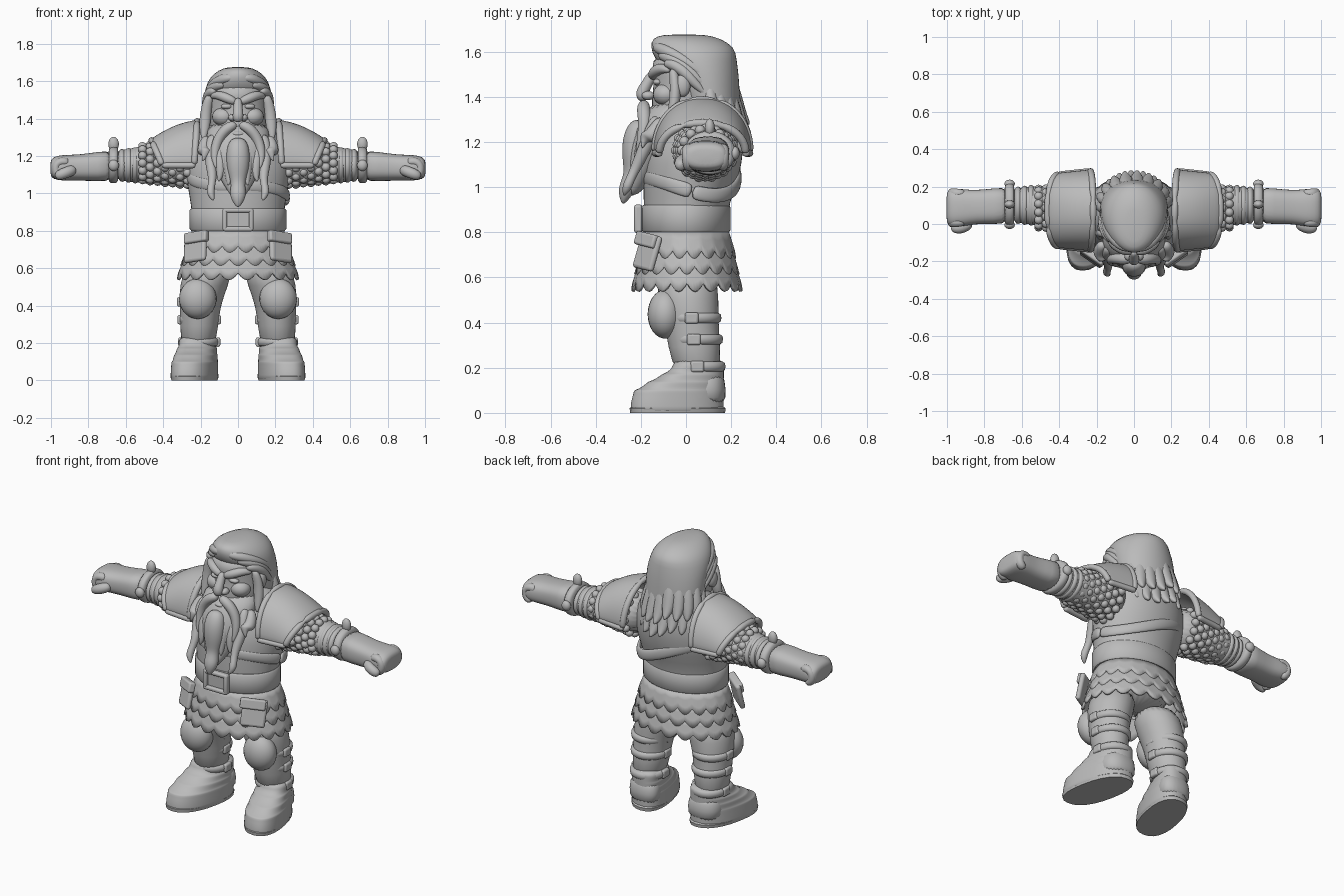
import bpy, bmesh, math, random
from mathutils import Vector, Matrix, Euler

random.seed(4)
old = bpy.data.objects.get("Cube")
if old:
    bpy.data.objects.remove(old, do_unlink=True)

grey = bpy.data.materials.new("clay_grey")
grey.use_nodes = True
grey.diffuse_color = (.5, .5, .5, 1)
grey.node_tree.nodes["Principled BSDF"].inputs["Base Color"].default_value = (.5, .5, .5, 1)


def finish(name, bm, mirror=False, smooth=0, solid=0, bevel=0):
    """Turn a bmesh into a shaded object with the usual modifiers."""
    mesh = bpy.data.meshes.new(name)
    bmesh.ops.recalc_face_normals(bm, faces=bm.faces[:])
    bm.to_mesh(mesh)
    bm.free()
    mesh.materials.append(grey)
    for face in mesh.polygons:
        face.use_smooth = True
    if not smooth:
        mesh.set_sharp_from_angle(angle=math.radians(40))
    obj = bpy.data.objects.new(name, mesh)
    bpy.context.collection.objects.link(obj)
    if solid:
        mod = obj.modifiers.new("thickness", 'SOLIDIFY')
        mod.thickness, mod.offset = solid, 0
    if bevel:
        mod = obj.modifiers.new("bevel", 'BEVEL')
        mod.width, mod.segments = bevel, 3
    if mirror:
        obj.modifiers.new("mirror", 'MIRROR')
    if smooth:
        mod = obj.modifiers.new("smooth", 'SUBSURF')
        mod.levels = mod.render_levels = smooth
    return obj


def skin(bm, rings, closed=True, caps=True):
    """Bridge rows of points with quads."""
    rows = [[bm.verts.new(p) for p in ring] for ring in rings]
    n = len(rows[0])
    for low, high in zip(rows, rows[1:]):
        for i in range(n if closed else n - 1):
            j = (i + 1) % n
            bm.faces.new((low[i], low[j], high[j], high[i]))
    if caps:
        bm.faces.new(rows[0])
        bm.faces.new(rows[-1])


def power(value, exponent):
    return math.copysign(abs(value) ** exponent, value)


def loft(name, sections, axis='z', square=1, segs=24, shear=0, smooth=1, **kw):
    """Sections are (position, centre u, centre v, radius u, radius v)."""
    rings = []
    for t, cu, cv, ru, rv in sections:
        ring = []
        for i in range(segs):
            a = math.tau * i / segs
            u = cu + ru * power(math.cos(a), square)
            v = cv + rv * power(math.sin(a), square)
            ring.append((u - shear * v, v, t) if axis == 'z' else (t, u, v))
        rings.append(ring)
    bm = bmesh.new()
    skin(bm, rings)
    return finish(name, bm, smooth=smooth, **kw)


def strand(name, points, wide=1, ref=(0, 1, 0), smooth=2, **kw):
    """Tapered tube through points given as (x, y, z, radius)."""
    path = [Vector(p[:3]) for p in points]
    rings = []
    for i, p in enumerate(path):
        along = (path[min(i + 1, len(path) - 1)] - path[max(i - 1, 0)]).normalized()
        up = Vector(ref)
        if abs(along.dot(up)) > .95:
            up = Vector((1, 0, 0))
        side = along.cross(up).normalized()
        over = side.cross(along)
        r = points[i][3]
        rings.append([p + r * (side * wide * math.cos(k * math.pi / 4) + over * math.sin(k * math.pi / 4))
                      for k in range(8)])
    bm = bmesh.new()
    skin(bm, rings)
    return finish(name, bm, smooth=smooth, **kw)


def ball(name, place, size, **kw):
    bm = bmesh.new()
    place = Matrix.Translation(place) @ Matrix.Diagonal((*size, 1))
    bmesh.ops.create_uvsphere(bm, u_segments=24, v_segments=16, radius=1, matrix=place)
    return finish(name, bm, **kw)


def box(name, place, size, turn=(0, 0, 0), bevel=.01, **kw):
    bm = bmesh.new()
    turn = Euler([math.radians(d) for d in turn]).to_matrix().to_4x4()
    bmesh.ops.create_cube(bm, size=1, matrix=Matrix.Translation(place) @ turn @ Matrix.Diagonal((*size, 1)))
    return finish(name, bm, bevel=bevel, **kw)


# Torso, strap and belt
loft("torso", [(.58, 0, 0, .2, .16), (.8, 0, 0, .245, .185), (.93, 0, 0, .25, .19), (1.05, 0, .025, .275, .215),
               (1.15, 0, .035, .285, .22), (1.25, 0, .06, .26, .2), (1.35, 0, .06, .2, .16), (1.43, 0, .05, .11, .1)])
hoop = [(.268 * math.cos(a), .027 + .208 * math.sin(a), 1.04 - .12 * math.cos(a) * (.5 + .5 * math.sin(a)), .035)
        for a in [math.tau * i / 32 for i in range(33)]]
strand("chest_strap", hoop, wide=.4, ref=(0, 0, 1), smooth=1)
loft("belt", [(.8, 0, 0, .25, .19), (.81, 0, 0, .258, .198), (.91, 0, 0, .258, .198), (.92, 0, 0, .25, .19)],
     segs=40, smooth=0)
box("buckle_plate", (0, -.2, .86), (.13, .02, .1))
for z in (.81, .91):
    box("buckle_bar", (0, -.212, z), (.16, .035, .025))
box("buckle_side", (.07, -.212, .86), (.025, .035, .12), mirror=True)
box("hip_flap", (.228, -.17, .712), (.14, .03, .16), turn=(-14, 8, 35), bevel=.014, mirror=True)
box("hip_flap_lid", (.222, -.172, .765), (.145, .04, .06), turn=(-14, 8, 35), mirror=True)

# Skirt of overlapping scales
for row, (top, low) in enumerate([(.8, .7), (.73, .63), (.66, .555)]):
    segs, teeth = 120, 20
    rings = []
    for k in range(4):
        f = k / 3
        ring = []
        for i in range(segs):
            a = math.tau * i / segs
            tooth = abs(math.sin(teeth * a / 2 + row * math.pi / 2))
            z = top + (low - top) * f - .035 * f * (tooth - .5)
            spread = (.8 - z) * .27 + .012 * f
            ring.append(((.24 + spread) * math.cos(a), .004 + (.18 + spread * .75) * math.sin(a), z))
        rings.append(ring)
    bm = bmesh.new()
    skin(bm, rings, caps=False)
    finish("scale_row", bm, solid=.014)

# Legs, straps and knee guards
loft("leg", [(.15, .215, .055, .09, .1), (.3, .207, .035, .103, .117), (.4, .203, .025, .11, .12),
             (.5, .185, .01, .13, .135), (.64, .145, 0, .135, .14)], mirror=True)
for z, cy, r in [(.42, .035, .107), (.325, .045, .104), (.205, .06, .1)]:
    loft("leg_strap", [(z + dz, .207, cy, r + out, r + out + .008)
                       for dz, out in [(-.025, -.01), (-.02, .008), (.02, .01), (.025, -.01)]], mirror=True)
    for side in (-1, 1):
        box("strap_buckle", (.207 + side * r, cy - .01, z), (.025, .06, .05), mirror=True)
ball("knee_guard", (.215, -.092, .437), (.1, .078, .108), mirror=True)

# Boots with layered uppers
layers = [(.005, -.245, .116), (.008, -.247, .118), (.05, -.245, .117), (.09, -.232, .115), (.1, -.232, .115),
          (.105, -.212, .11), (.13, -.175, .11), (.138, -.17, .109), (.143, -.15, .104), (.165, -.112, .103),
          (.172, -.108, .102), (.178, -.085, .096), (.2, -.062, .097), (.21, -.06, .097), (.24, -.045, .09)]
loft("boot", [(z, .225, (toe + .168) / 2, wide, (.168 - toe) / 2) for z, toe, wide in layers],
     square=.85, shear=.2, segs=32, mirror=True)
loft("sole", [(0, .225, -.037, .113, .21), (.02, .225, -.037, .117, .213), (.028, .225, -.037, .11, .203)],
     square=.85, shear=.2, smooth=0, mirror=True)
loft("heel_guard", [(.03, .22, .098, .097, .078), (.1, .22, .098, .1, .08), (.19, .22, .098, .092, .07)],
     square=.85, shear=.15, mirror=True)

# Arms with mail beads, cloth folds and gloves
loft("upper_arm", [(.18, .08, 1.17, .14, .13), (.35, .08, 1.165, .135, .125), (.45, .09, 1.16, .115, .112),
                   (.56, .1, 1.15, .1, .09), (.68, .1, 1.15, .09, .08)], axis='x', mirror=True)
bm = bmesh.new()
for i in range(7):
    x = .27 + i * .04
    r = .128 - .11 * (x - .27)
    for j in range(14):
        a = math.tau * (j + i % 2 / 2) / 14
        spot = Vector((x, .085 + r * math.cos(a), 1.162 + (r - .01) * math.sin(a)))
        bmesh.ops.create_icosphere(bm, subdivisions=2, radius=.024, matrix=Matrix.Translation(spot))
finish("mail_beads", bm, mirror=True)
for x, r in [(.55, .107), (.585, .103), (.62, .098)]:
    loft("sleeve_fold", [(x + d, .1, 1.15, r + o, r + o - .012)
                         for d, o in [(-.025, -.02), (-.01, .004), (.01, .004), (.025, -.02)]], axis='x', mirror=True)
loft("glove_cuff", [(.638, .105, 1.153, .09, .08), (.645, .105, 1.153, .118, .1), (.685, .105, 1.15, .116, .098),
                    (.695, .105, 1.15, .09, .08)], axis='x', mirror=True)
for y, z, tall in [(.105, 1.263, .04), (.215, 1.15, .03), (-.005, 1.15, .03)]:
    ball("cuff_stud", (.665, y, z), (.028, .022, tall), mirror=True)
loft("glove", [(.66, .1, 1.148, .1, .085), (.75, .095, 1.144, .096, .078), (.85, .09, 1.138, .09, .07),
               (.91, .087, 1.137, .1, .07), (.97, .087, 1.137, .103, .066), (.995, .087, 1.135, .092, .052),
               (1.003, .087, 1.135, .07, .035)], axis='x', square=.75, mirror=True)
for i in range(4):
    y = .01 + i * .051
    strand("finger", [(.9, y, 1.165, .024), (.95, y, 1.174, .029), (.977, y, 1.15, .03),
                      (.973, y, 1.1, .029), (.935, y, 1.082, .024)], mirror=True)
strand("thumb", [(.87, .01, 1.13, .03), (.91, -.02, 1.115, .033), (.95, -.027, 1.1, .031),
                 (.975, -.015, 1.088, .022)], mirror=True)


# Shoulder guards, arched over the arms
def guard(u, a, lift=0):
    inner = .225 - .02 * math.sin(a)
    outer = .41 + .06 * math.sin(a)
    width = .208 - .02 * u + lift
    height = .235 - .11 * u + .02 * math.sin(math.pi * u) + lift
    return (inner + (outer - inner) * u, .073 - width * power(math.cos(a), .9),
            1.15 + height * power(math.sin(a), .95))


arcs = [math.radians(d) for d in range(0, 181, 10)]
steps = [i / 6 for i in range(7)]
bm = bmesh.new()
skin(bm, [[guard(u, a) for a in arcs] for u in steps], closed=False, caps=False)
finish("shoulder_guard", bm, solid=.025, smooth=1, mirror=True)
for u in (.05, .97):
    strand("guard_rim", [(*guard(u, a, .003), .02) for a in arcs], smooth=1, mirror=True)
for a in (arcs[0], arcs[-1]):
    strand("guard_hem", [(*guard(u, a, .003), .018) for u in steps], ref=(0, 0, 1), smooth=1, mirror=True)

# Head and face
loft("head", [(1.2, 0, .02, .13, .14), (1.3, 0, 0, .145, .15), (1.4, 0, 0, .155, .155), (1.46, 0, .008, .155, .148),
              (1.52, 0, .01, .158, .165), (1.6, 0, .02, .14, .165)])
strand("nose", [(0, -.145, 1.51, .024), (0, -.17, 1.46, .026), (0, -.2, 1.415, .034), (0, -.185, 1.38, .026)])
ball("nostril", (.03, -.168, 1.405), (.022, .028, .02), mirror=True)
strand("brow", [(.005, -.15, 1.485, .02), (.06, -.143, 1.51, .03), (.115, -.105, 1.53, .026),
                (.145, -.07, 1.515, .012)], mirror=True)
ball("eye", (.06, -.125, 1.465), (.032, .022, .015), mirror=True)
ball("cheek", (.078, -.088, 1.41), (.06, .058, .05), mirror=True)
ball("ear", (.17, -.015, 1.45), (.025, .035, .05), mirror=True)
ball("lower_lip", (0, -.165, 1.318), (.04, .03, .016))

# Hair swept back, with shaggy ends
loft("hair", [(1.2, 0, .15, .16, .09), (1.3, 0, .125, .178, .12), (1.4, 0, .1, .183, .14), (1.5, 0, .08, .183, .155),
              (1.57, 0, .04, .175, .185), (1.62, 0, .03, .152, .188), (1.66, 0, .0, .105, .152),
              (1.677, 0, -.01, .05, .09)])
for drop in range(3):
    z = 1.62 - .035 * drop
    strand("swept_lock", [(.02 + .05 * drop, -.135 + .02 * drop, z, .022), (.08 + .035 * drop, -.115 + .03 * drop, z - .005, .03),
                          (.135 + .015 * drop, -.05 + .02 * drop, z - .035, .03), (.16 + .005 * drop, .03, z - .08, .026),
                          (.165, .1, z - .15, .01)], mirror=True)
strand("temple_lock", [(.15, -.06, 1.53, .022), (.172, -.045, 1.45, .026), (.178, -.05, 1.36, .03),
                       (.185, -.08, 1.28, .008)], wide=1.2, mirror=True)
for layer in range(2):
    for i in range(10):
        a = math.pi * (i + layer / 2) / 9.5
        x, y = math.cos(a), math.sin(a)
        end = 1.17 + .08 * layer + random.uniform(-.03, .03)
        strand("back_lock", [(.135 * x, .08 + .11 * y, end + .24, .03), (.16 * x, .09 + .13 * y, end + .1, .042),
                             (.185 * x, .1 + .15 * y, end + .035, .03), (.2 * x, .1 + .19 * y, end, .005)],
               wide=1.2, smooth=1)

# Beard and moustache
loft("beard", [(1.39, 0, -.04, .16, .1), (1.3, 0, -.085, .175, .125), (1.2, 0, -.135, .155, .11),
               (1.1, 0, -.175, .11, .07), (1.02, 0, -.21, .06, .045), (.96, 0, -.24, .02, .025)])
strand("moustache", [(.006, -.185, 1.372, .024), (.06, -.19, 1.352, .034), (.11, -.18, 1.29, .032),
                     (.13, -.195, 1.2, .026), (.115, -.22, 1.13, .008)], mirror=True)
strand("beard_braid", [(0, -.2, 1.3, .04), (0, -.23, 1.22, .06), (0, -.233, 1.12, .055), (0, -.245, 1.055, .03),
                       (0, -.26, 1.0, .042), (0, -.272, .96, .03), (0, -.28, .925, .006)], wide=1.2)
strand("beard_tail", [(.13, -.12, 1.32, .04), (.155, -.17, 1.2, .034), (.135, -.215, 1.1, .028),
                      (.14, -.24, 1.05, .02), (.15, -.262, 1.0, .026), (.13, -.275, .96, .005)], mirror=True)
for x, end in [(.045, 1.04), (.09, 1.06), (.165, 1.17)]:
    strand("beard_lock", [(x, -.15 + .3 * x, 1.31, .034), (x * 1.15, -.22 + .4 * x, 1.21, .042),
                          (x, -.235 + .3 * x, end + .06, .03), (x * 1.15, -.26 + .4 * x, end, .005)], mirror=True)
